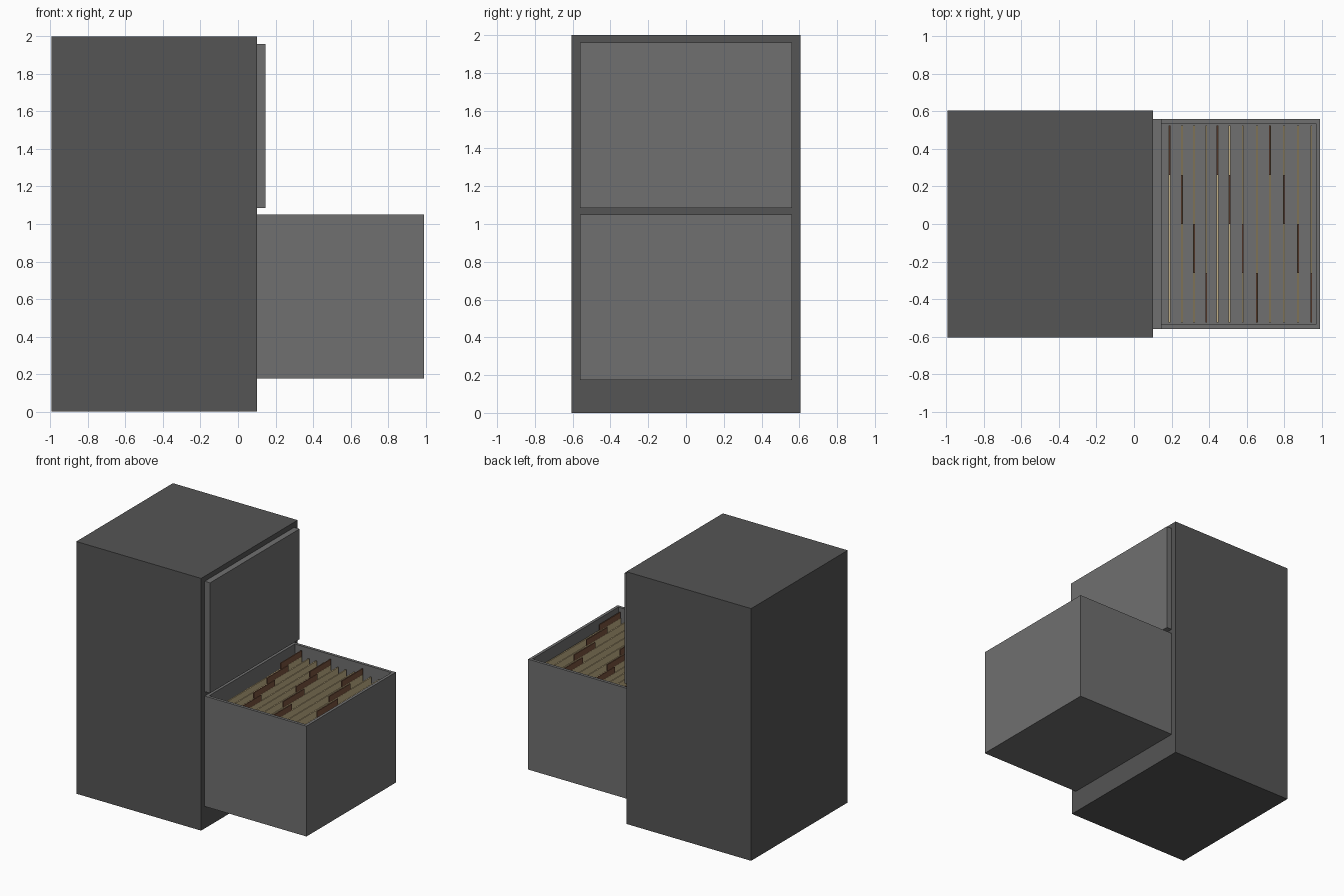
import bpy, bmesh
from mathutils import Vector

if "Cube" in bpy.data.objects:
    bpy.data.objects.remove(bpy.data.objects["Cube"])


def material(name, rgb):
    m = bpy.data.materials.new(name)
    m.diffuse_color = (*rgb, 1)
    m.use_nodes = True
    m.node_tree.nodes["Principled BSDF"].inputs["Base Color"].default_value = m.diffuse_color
    return m


CABINET = material("dark_grey_metal", (0.09, 0.09, 0.09))
DRAWER = material("grey_metal", (0.16, 0.16, 0.16))
PAPER = material("tan_card", (0.55, 0.44, 0.24))
TAB = material("brown_tab", (0.20, 0.09, 0.05))


def add_box(bm, lo, hi):
    """Add an axis-aligned box between two corners and return its faces."""
    lo, hi = Vector(lo), Vector(hi)
    verts = bmesh.ops.create_cube(bm, size=1)["verts"]
    for v in verts:
        v.co = Vector(a + (b - a) * (c + 0.5) for a, b, c in zip(lo, hi, v.co))
    return list({f for v in verts for f in v.link_faces})


def finish(bm, name, mat):
    mesh = bpy.data.meshes.new(name)
    bmesh.ops.recalc_face_normals(bm, faces=bm.faces)
    bm.to_mesh(mesh)
    bm.free()
    mesh.materials.append(mat)
    ob = bpy.data.objects.new(name, mesh)
    bpy.context.collection.objects.link(ob)
    return ob


def box(name, lo, hi, mat):
    bm = bmesh.new()
    add_box(bm, lo, hi)
    return finish(bm, name, mat)


# Cabinet body and closed upper drawer front
FRONT = 0.10
box("cabinet_body", (-0.995, -0.605, 0), (FRONT, 0.605, 2), CABINET)
box("upper_drawer_front", (FRONT, -0.56, 1.085), (0.147, 0.56, 1.96), DRAWER)

# Open lower drawer: inset the top face and push it down to the tray floor
bm = bmesh.new()
add_box(bm, (FRONT, -0.56, 0.175), (0.993, 0.56, 1.05))
bm.normal_update()
top = max(bm.faces, key=lambda f: f.calc_center_median().z)
bmesh.ops.inset_region(bm, faces=[top], thickness=0.023, use_even_offset=True)
well = bmesh.ops.extrude_discrete_faces(bm, faces=[top])["faces"][0]
bmesh.ops.translate(bm, verts=well.verts, vec=(0, 0, -0.85))
finish(bm, "lower_drawer", DRAWER)

# Hanging folders, each with a tab stepping across four positions
folder_x = (0.19, 0.255, 0.32, 0.385, 0.445, 0.51,
            0.58, 0.655, 0.725, 0.80, 0.875, 0.945)
HALF, T = 0.525, 0.005
TAB_W = HALF / 2
for i, x in enumerate(folder_x):
    box(f"folder_{i + 1}", (x - T, -HALF, 0.20), (x + T, HALF, 0.975), PAPER)
    y1 = HALF - (i % 4) * TAB_W
    box(f"folder_tab_{i + 1}", (x - T * 0.8, y1 - TAB_W, 0.975),
        (x + T * 0.8, y1, 1.022), TAB)
